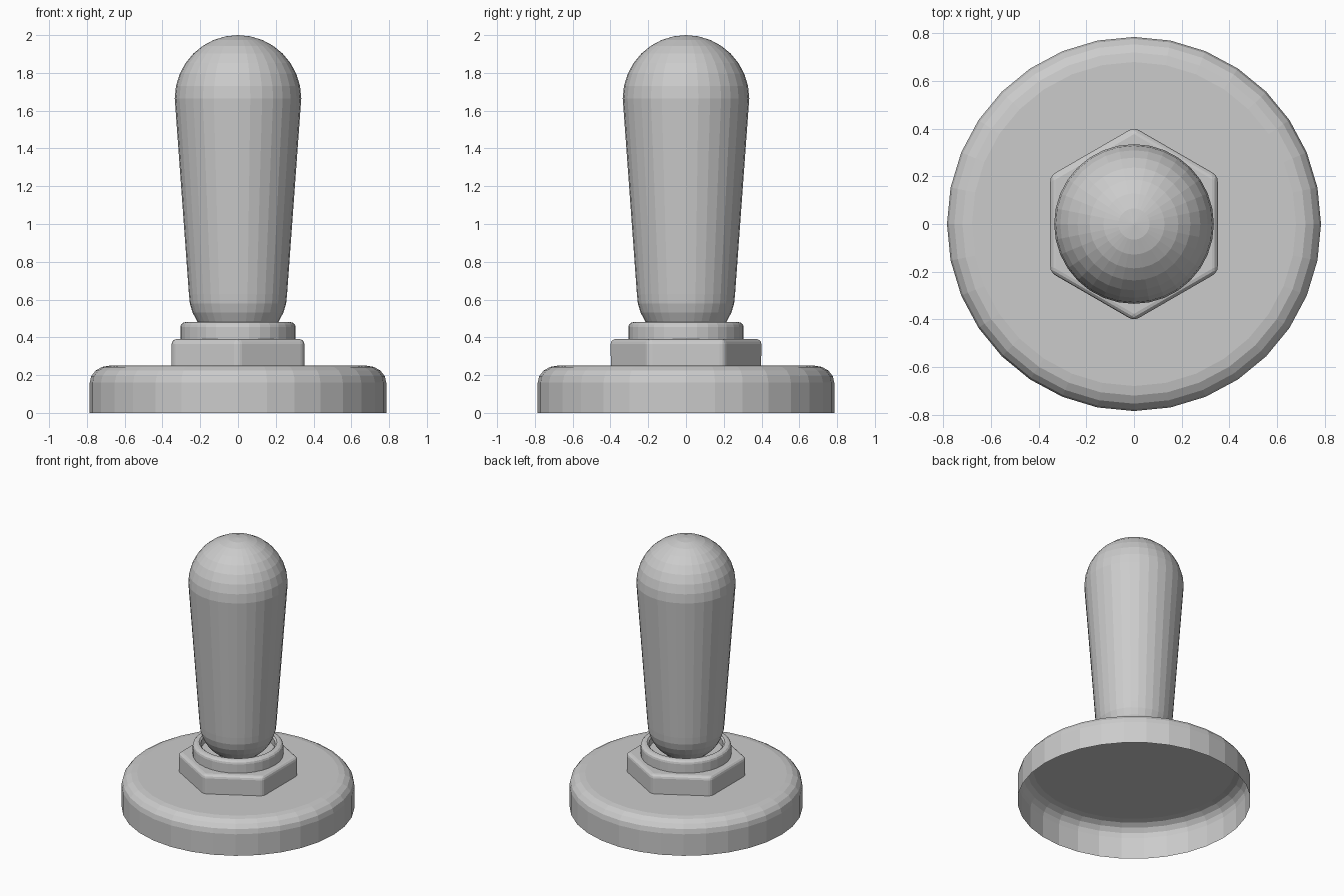
import bpy, bmesh
from math import sin, cos, pi, radians

if "Cube" in bpy.data.objects:
    bpy.data.objects.remove(bpy.data.objects["Cube"])

SEG = 32


def add_object(name, bm):
    bmesh.ops.recalc_face_normals(bm, faces=bm.faces)
    mesh = bpy.data.meshes.new(name)
    bm.to_mesh(mesh)
    bm.free()
    obj = bpy.data.objects.new(name, mesh)
    bpy.context.collection.objects.link(obj)
    return obj


def arc(r, z, rad_r, rad_z, a0, a1, n):
    """Points on an elliptical arc, angles in degrees."""
    return [(r + rad_r * cos(radians(a0 + (a1 - a0) * i / n)),
             z + rad_z * sin(radians(a0 + (a1 - a0) * i / n))) for i in range(n + 1)]


def lathe(name, profile):
    """Turn an (r, z) profile around z; points on the axis become poles."""
    bm = bmesh.new()
    rings = []
    for r, z in profile:
        if r < 1e-5:
            rings.append([bm.verts.new((0, 0, z))] * SEG)
        else:
            rings.append([bm.verts.new((r * cos(2 * pi * i / SEG), r * sin(2 * pi * i / SEG), z))
                          for i in range(SEG)])
    for a, b in zip(rings, rings[1:]):
        for i in range(SEG):
            j = (i + 1) % SEG
            bm.faces.new(dict.fromkeys((a[i], a[j], b[j], b[i])))
    return add_object(name, bm)


# Base: shell open underneath, rounded upper rim
lathe("base", [(0.785, 0)] + arc(0.68, 0.16, 0.105, 0.09, 0, 90, 4) + [(0, 0.25)])

# Hexagonal nut with softened edges, points along y
bm = bmesh.new()
bottom = [bm.verts.new((0.406 * sin(i * pi / 3), 0.406 * cos(i * pi / 3), 0.25)) for i in range(6)]
face = bm.faces.new(bottom)
top = bmesh.ops.extrude_face_region(bm, geom=[face])
bmesh.ops.translate(bm, vec=(0, 0, 0.14),
                    verts=[g for g in top["geom"] if isinstance(g, bmesh.types.BMVert)])
bm.normal_update()
edges = [e for e in bm.edges if max(v.co.z for v in e.verts) > 0.3]
bmesh.ops.bevel(bm, geom=edges, offset=0.025, segments=3, profile=0.5, affect='EDGES')
add_object("hex_nut", bm)

# Threaded collar: rounded ring with a shallow recess
lathe("collar", [(0.305, 0.385)] + arc(0.28, 0.455, 0.025, 0.025, 0, 90, 3)
      + [(0.262, 0.48), (0.25, 0.47), (0.25, 0.42), (0, 0.42)])

# Toggle lever: stretched sphere, wider at the top
lathe("lever", arc(0, 0.63, 0.26, 0.26, -90, 0, 8) + arc(0, 1.665, 0.335, 0.335, 0, 90, 8))
